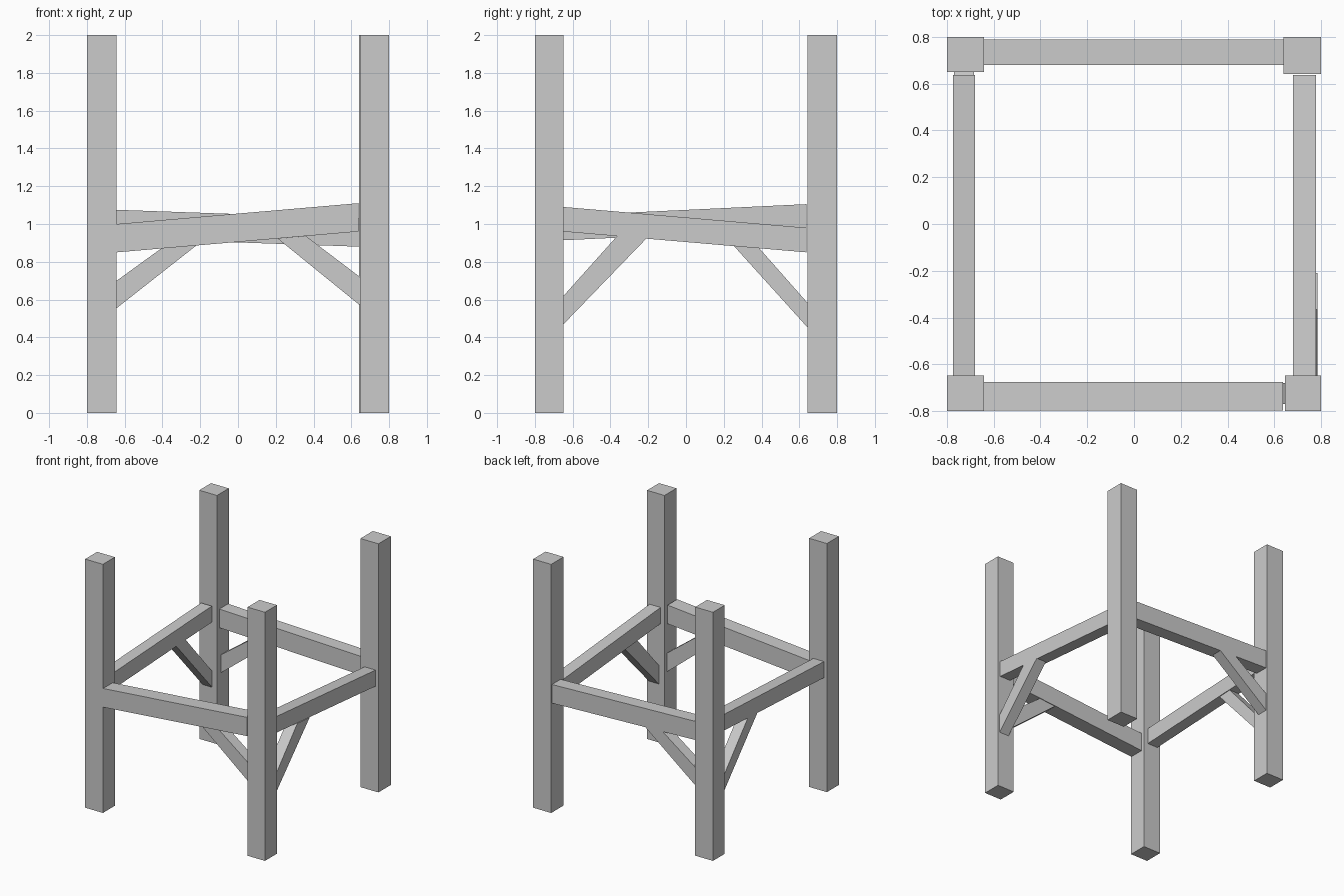
import bpy

if "Cube" in bpy.data.objects:
    bpy.data.objects.remove(bpy.data.objects["Cube"])


def prism(name, profile, lo, hi, axis):
    """Extrude a (run, z) profile from lo to hi along the x or y axis."""
    n = len(profile)
    verts = []
    for d in (lo, hi):
        for u, z in profile:
            verts.append((d, u, z) if axis == 'x' else (u, d, z))
    faces = [tuple(range(n)), tuple(range(2 * n - 1, n - 1, -1))]
    for i in range(n):
        j = (i + 1) % n
        faces.append((j, i, i + n, j + n))
    if axis == 'x':
        faces = [f[::-1] for f in faces]
    mesh = bpy.data.meshes.new(name)
    mesh.from_pydata(verts, [], faces)
    mesh.update()
    obj = bpy.data.objects.new(name, mesh)
    bpy.context.collection.objects.link(obj)
    return obj


def beam(name, u0, u1, z0, z1, height, lo, hi, axis):
    """Sloping beam: z0 and z1 are the underside heights at its two ends."""
    prism(name, [(u0, z0), (u1, z1), (u1, z1 + height), (u0, z0 + height)],
          lo, hi, axis)


# Corner posts
for name, x0, x1, y0, y1 in (
        ("front_left_post", -0.8, -0.642, -0.8, -0.648),
        ("front_right_post", 0.645, 0.8, -0.8, -0.648),
        ("back_left_post", -0.8, -0.642, 0.65, 0.8),
        ("back_right_post", 0.64, 0.8, 0.642, 0.8)):
    prism(name, [(x0, 0), (x1, 0), (x1, 2), (x0, 2)], y0, y1, 'y')

# Sloping beams between the posts
beam("front_beam", -0.642, 0.637, 0.85, 0.96, 0.15, -0.797, -0.675, 'y')
beam("back_beam", -0.642, 0.64, 0.925, 0.88, 0.15, 0.68, 0.79, 'y')
beam("left_beam", -0.648, 0.638, 0.914, 0.975, 0.13, -0.775, -0.68, 'x')
beam("right_beam", -0.648, 0.638, 0.96, 0.85, 0.13, 0.68, 0.778, 'x')

# Diagonal braces at the front right and back left posts
prism("front_brace", [(0.645, 0.57), (0.645, 0.72), (0.36, 0.936), (0.21, 0.923)],
      -0.77, -0.68, 'y')
prism("back_brace", [(-0.642, 0.555), (-0.642, 0.70), (-0.345, 0.915), (-0.19, 0.91)],
      0.70, 0.79, 'y')
prism("right_brace", [(-0.648, 0.47), (-0.648, 0.62), (-0.365, 0.936), (-0.21, 0.923)],
      0.695, 0.784, 'x')
prism("left_brace", [(0.65, 0.445), (0.65, 0.575), (0.31, 0.96), (0.19, 0.954)],
      -0.77, -0.685, 'x')
